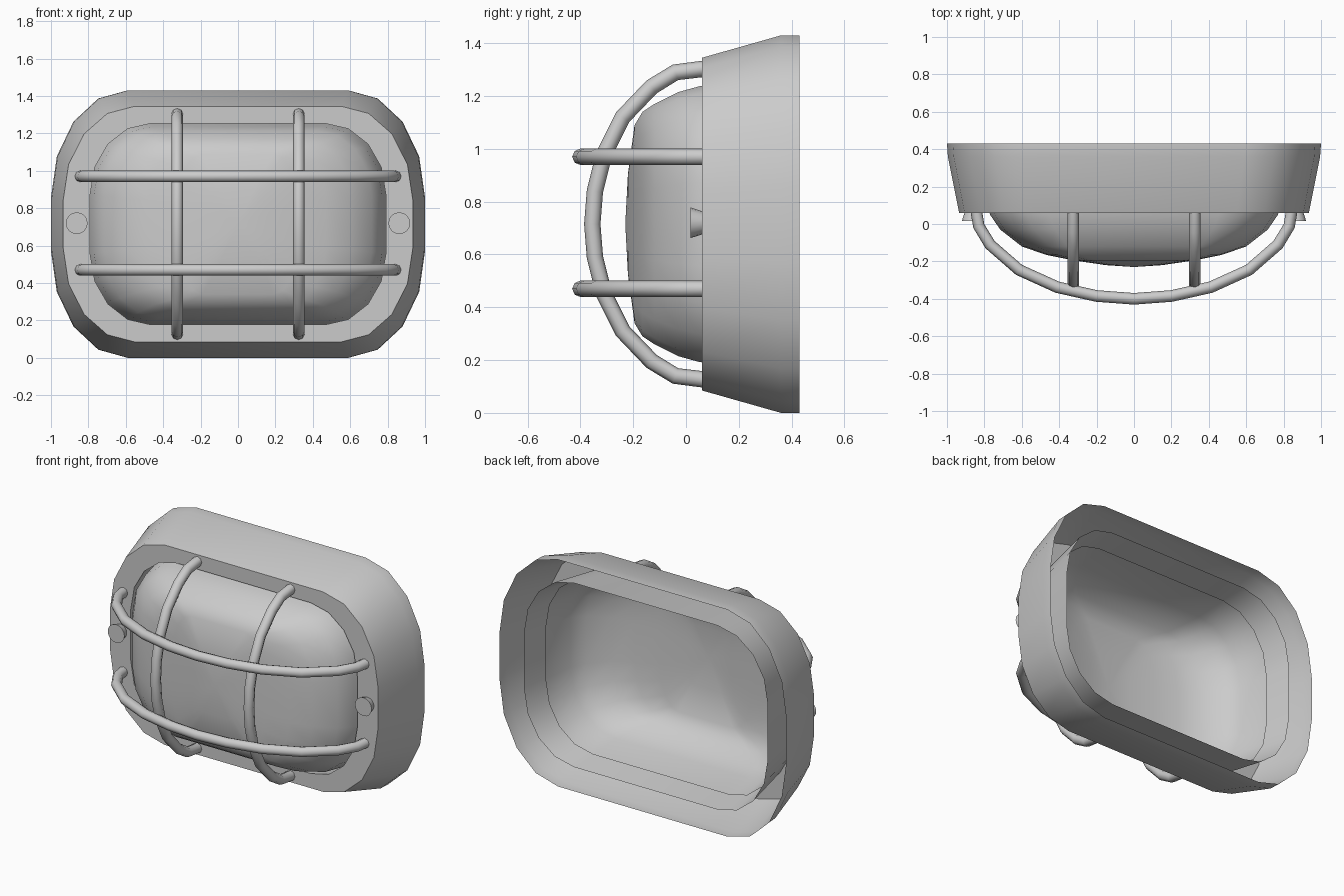
import bpy, bmesh, math
from mathutils import Matrix

if "Cube" in bpy.data.objects:
    bpy.data.objects.remove(bpy.data.objects["Cube"])

CZ = 0.715  # height of the lamp's centre line


def ring(y, hx, hz, fz, seg=4):
    """Rounded rectangle with elliptical corners, facing y."""
    fx = 0.59
    pts = []
    for q in range(4):
        sx, sz = ((1, 1), (-1, 1), (-1, -1), (1, -1))[q]
        for i in range(seg + 1):
            t = math.pi / 2 * (i / seg if q % 2 == 0 else 1 - i / seg)
            x = hx * (fx + (1 - fx) * math.cos(t))
            z = hz * (fz + (1 - fz) * math.sin(t))
            pts.append((sx * x, y, CZ + sz * z))
    return pts


def finish(bm, name, angle=35):
    bmesh.ops.recalc_face_normals(bm, faces=bm.faces)
    me = bpy.data.meshes.new(name)
    bm.to_mesh(me)
    bm.free()
    ob = bpy.data.objects.new(name, me)
    bpy.context.collection.objects.link(ob)
    bpy.ops.object.select_all(action='DESELECT')
    ob.select_set(True)
    bpy.context.view_layer.objects.active = ob
    bpy.ops.object.shade_smooth_by_angle(angle=math.radians(angle))
    return ob


def loft(name, rings, cap_y=None):
    bm = bmesh.new()
    loops = [[bm.verts.new(p) for p in ring(*r)] for r in rings]
    n = len(loops[0])
    for a, b in zip(loops, loops[1:]):
        for i in range(n):
            j = (i + 1) % n
            bm.faces.new((a[i], a[j], b[j], b[i]))
    if cap_y is not None:
        c = bm.verts.new((0, cap_y, CZ))
        for i in range(n):
            bm.faces.new((loops[-1][i], loops[-1][(i + 1) % n], c))
    return finish(bm, name)


def bar(name, half, place):
    """Cage bar swept along a mirrored half path of (across, y) points."""
    path = [(-a, y) for a, y in half] + [(a, y) for a, y in reversed(half[:-1])]
    cu = bpy.data.curves.new(name, 'CURVE')
    cu.dimensions = '3D'
    cu.bevel_depth = 0.031
    cu.bevel_resolution = 2
    sp = cu.splines.new('POLY')
    sp.points.add(len(path) - 1)
    for p, (a, y) in zip(sp.points, path):
        p.co = (*place(a, y), 1)
    ob = bpy.data.objects.new(name, cu)
    bpy.context.collection.objects.link(ob)
    bpy.ops.object.select_all(action='DESELECT')
    ob.select_set(True)
    bpy.context.view_layer.objects.active = ob
    bpy.ops.object.convert(target='MESH')
    bpy.ops.object.shade_smooth_by_angle(angle=math.radians(50))


# housing: inner sleeve, front rim, tapered outer wall, open at the back
loft("housing", [(0.40, 0.85, 0.58, 0.3), (0.06, 0.79, 0.538, 0.3),
                 (0.06, 0.935, 0.63, 0.2), (0.36, 0.995, 0.715, 0.2),
                 (0.43, 1.0, 0.715, 0.2)])

# domed lens
loft("lens", [(0.25, 0.805, 0.55, 0.3), (0.05, 0.77, 0.522, 0.3),
              (-0.03, 0.715, 0.50, 0.3), (-0.12, 0.60, 0.455, 0.3),
              (-0.165, 0.47, 0.425, 0.3), (-0.195, 0.32, 0.375, 0.3),
              (-0.22, 0.15, 0.19, 0.3)], cap_y=-0.23)

# wire cage
wide = [(0.845, 0.08), (0.83, -0.01), (0.77, -0.11), (0.615, -0.245),
        (0.41, -0.338), (0.2, -0.385), (0, -0.40)]
tall = [(0.59, 0.08), (0.575, -0.04), (0.52, -0.13), (0.405, -0.24),
        (0.265, -0.31), (0.125, -0.345), (0, -0.355)]
for i, z in enumerate((0.47, 0.97)):
    bar(f"cross_bar_{i + 1}", wide, lambda a, y: (a, y, z))
for i, x in enumerate((-0.325, 0.325)):
    bar(f"upright_bar_{i + 1}", tall, lambda a, y: (x, y, CZ + a))

# fixing screws
for side, x in (("left", -0.862), ("right", 0.862)):
    bm = bmesh.new()
    bmesh.ops.create_cone(bm, cap_ends=True, segments=16, radius1=0.058,
                          radius2=0.042, depth=0.05,
                          matrix=Matrix.Translation((x, 0.042, 0.72))
                          @ Matrix.Rotation(-math.pi / 2, 4, 'X'))
    finish(bm, f"{side}_screw")
